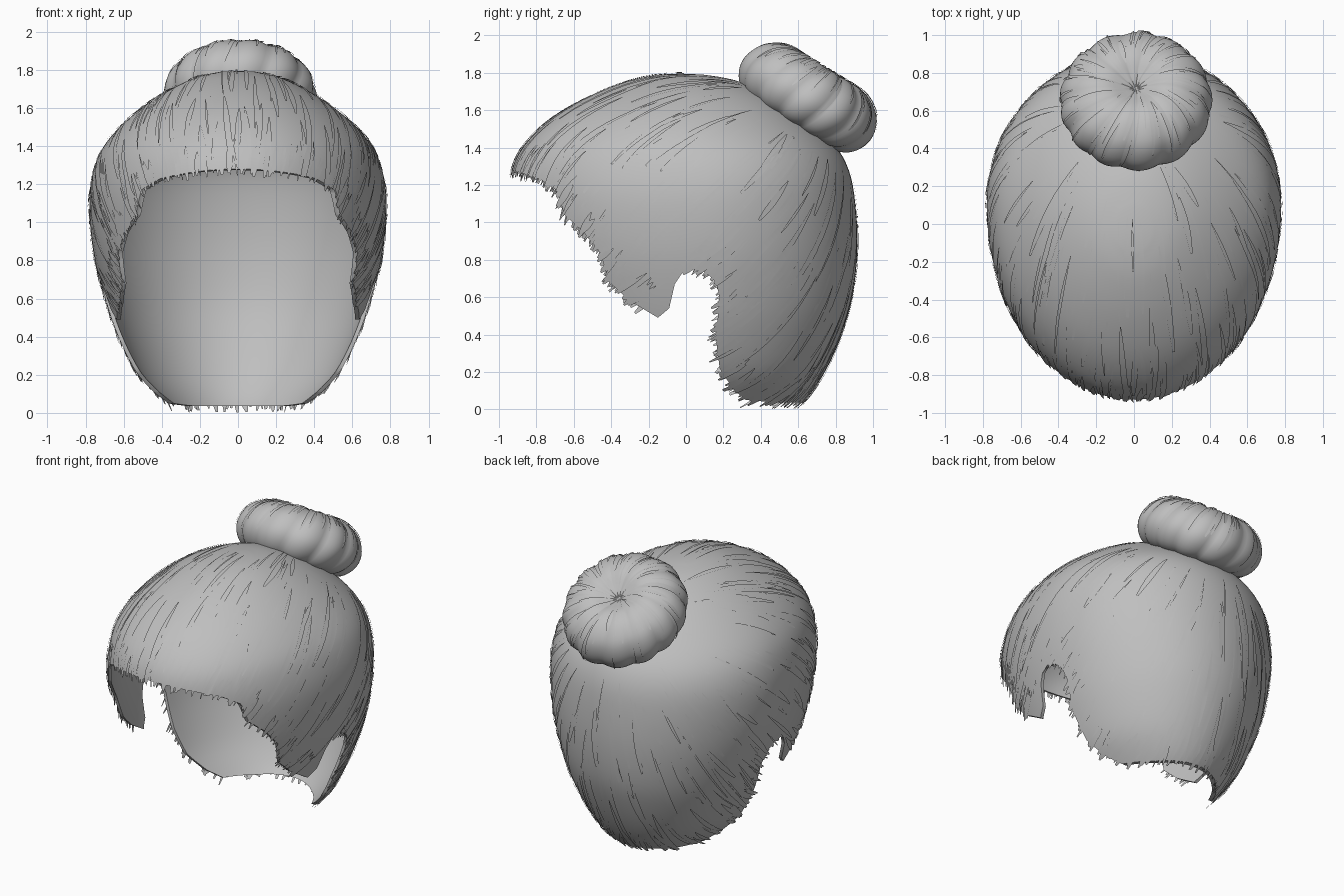
import bpy, bmesh, math, random
from mathutils import Vector
from mathutils.bvhtree import BVHTree

if "Cube" in bpy.data.objects:
    bpy.data.objects.remove(bpy.data.objects["Cube"])

random.seed(4)
hair = bpy.data.materials.new("grey_hair")
hair.diffuse_color = (0.52, 0.52, 0.52, 1)
hair.use_nodes = True
hair.node_tree.nodes["Principled BSDF"].inputs["Base Color"].default_value = hair.diffuse_color


def catmull(rows, steps):
    """Smooth curve through rows of numbers."""
    out = []
    for i in range(len(rows) - 1):
        a, b, c, d = (rows[max(0, min(len(rows) - 1, i + k))] for k in (-1, 0, 1, 2))
        for s in range(steps):
            t = s / steps
            out.append([0.5 * (2 * q + (r - p) * t + (2 * p - 5 * q + 4 * r - w) * t * t
                               + (3 * q - p - 3 * r + w) * t ** 3)
                        for p, q, r, w in zip(a, b, c, d)])
    return out + [list(rows[-1])]


def make_object(name, bm, smooth=True):
    mesh = bpy.data.meshes.new(name)
    bm.to_mesh(mesh)
    bm.free()
    ob = bpy.data.objects.new(name, mesh)
    bpy.context.collection.objects.link(ob)
    mesh.materials.append(hair)
    if smooth:
        smooth_object(ob)
    return ob


def smooth_object(ob):
    bpy.ops.object.select_all(action='DESELECT')
    ob.select_set(True)
    bpy.context.view_layer.objects.active = ob
    bpy.ops.object.shade_smooth_by_angle(angle=math.radians(40))


def skin_rings(rings, start, end):
    """Closed skin over rings, with a pole point at each end."""
    bm = bmesh.new()
    vr = [[bm.verts.new(p) for p in ring] for ring in rings]
    s, e = bm.verts.new(start), bm.verts.new(end)
    n = len(vr[0])
    for j in range(n):
        k = (j + 1) % n
        for a, b in zip(vr, vr[1:]):
            bm.faces.new((a[j], a[k], b[k], b[j]))
        bm.faces.new((s, vr[0][k], vr[0][j]))
        bm.faces.new((e, vr[-1][j], vr[-1][k]))
    bmesh.ops.recalc_face_normals(bm, faces=bm.faces[:])
    return bm


def ribbon(bm, pts, normals, width):
    """Flat tapered lock of hair along a path."""
    prev = None
    n = len(pts) - 1
    for i, (p, nr) in enumerate(zip(pts, normals)):
        tan = pts[min(i + 1, n)] - pts[max(i - 1, 0)]
        side = tan.cross(nr).normalized()
        w = width * (0.08 + 0.92 * math.sin(math.pi * (0.03 + 0.87 * i / n)))
        pair = [bm.verts.new(p - side * w / 2), bm.verts.new(p + side * w / 2)]
        if prev:
            bm.faces.new((prev[0], prev[1], pair[1], pair[0]))
        prev = pair


# Scalp hair: horizontal slices of height, front, back, half width, middle
slices = [(-0.05, -0.40, 0.52, 0.30, 0.1), (0.05, -0.50, 0.64, 0.40, 0.1),
          (0.20, -0.60, 0.74, 0.53, 0.1), (0.40, -0.72, 0.83, 0.63, 0.1),
          (0.60, -0.82, 0.89, 0.70, 0.1), (0.85, -0.90, 0.915, 0.76, 0.1),
          (1.10, -0.94, 0.905, 0.78, 0.1), (1.28, -0.93, 0.87, 0.755, 0.1),
          (1.42, -0.86, 0.79, 0.69, 0.07), (1.56, -0.71, 0.64, 0.555, 0.02),
          (1.68, -0.50, 0.46, 0.385, 0.0), (1.76, -0.29, 0.26, 0.22, -0.02),
          (1.79, -0.14, 0.09, 0.09, -0.03)]
rings = []
for z, f, b, w, m in catmull(slices, 4):
    ring = []
    for j in range(72):
        a = math.tau * j / 72
        s = math.sin(a)
        ring.append((w * math.cos(a), m + s * (b - m if s > 0 else m - f), z))
    rings.append(ring)
body = skin_rings(rings, (0, 0.06, -0.05), (0, -0.03, 1.795))
tree = BVHTree.FromBMesh(body)
scalp = make_object("scalp_hair", body, False)

# Hairline seen from the side: brow, temple, sideburn, ear notch, nape
hairline = [(-1.3, 1.28), (-0.93, 1.28), (-0.78, 1.23), (-0.69, 1.17), (-0.65, 1.04),
            (-0.55, 0.95), (-0.46, 0.84), (-0.41, 0.68), (-0.30, 0.58), (-0.15, 0.49),
            (-0.09, 0.54), (-0.06, 0.67), (-0.02, 0.73), (0.03, 0.75), (0.11, 0.73),
            (0.16, 0.68), (0.18, 0.60), (0.16, 0.38), (0.18, 0.22), (0.25, 0.11),
            (0.32, 0.05), (0.5, 0.035), (1.3, 0.05), (1.3, -0.5), (-1.3, -0.5)]


def is_cut(p):
    inside = False
    for (y0, z0), (y1, z1) in zip(hairline, hairline[1:] + hairline[:1]):
        if (z0 > p.z) != (z1 > p.z) and p.y < (y1 - y0) * (p.z - z0) / (z1 - z0) + y0:
            inside = not inside
    return inside


bm = bmesh.new()
face = bm.faces.new([bm.verts.new((-1.5, y, z)) for y, z in hairline])
moved = bmesh.ops.extrude_face_region(bm, geom=[face])["geom"]
bmesh.ops.translate(bm, vec=(3, 0, 0), verts=[v for v in moved if isinstance(v, bmesh.types.BMVert)])
bmesh.ops.recalc_face_normals(bm, faces=bm.faces[:])
cutter = make_object("hairline_cutter", bm, False)
cutter.hide_render = True

# Hollow the scalp hair and trim it along the hairline
shell = scalp.modifiers.new("shell", 'SOLIDIFY')
shell.thickness, shell.offset = 0.02, -1
trim = scalp.modifiers.new("trim", 'BOOLEAN')
trim.operation, trim.solver, trim.object = 'DIFFERENCE', 'EXACT', cutter
bpy.context.view_layer.update()
trimmed = bpy.data.meshes.new_from_object(scalp.evaluated_get(bpy.context.evaluated_depsgraph_get()))
scalp.modifiers.clear()
scalp.data = trimmed
bpy.data.objects.remove(cutter)
smooth_object(scalp)

# Locks combed from the hairline back to the bun
centre = Vector((0, 0, 1.0))
axis = Vector((0, 0.62, 0.58)).normalized()
across = Vector((1, 0, 0))
down = axis.cross(across)


def on_scalp(t, phi):
    d = axis * math.cos(t) + (across * math.cos(phi) + down * math.sin(phi)) * math.sin(t)
    hit, normal, _, _ = tree.ray_cast(centre, d)
    if hit is None:
        return None
    return hit, (normal if normal.dot(d) > 0 else -normal)


def edge_angle(phi):
    t = 0.45
    while t < 2.8:
        r = on_scalp(t, phi)
        if r is None or is_cut(r[0]):
            break
        t += 0.015
    return t


def lock(bm, t0, t1, phi, drift, width, lift, steps=9):
    pts, nrm = [], []
    for i in range(steps):
        k = i / (steps - 1)
        r = on_scalp(t0 + (t1 - t0) * k, phi + drift * k)
        if r:
            pts.append(r[0] + r[1] * lift)
            nrm.append(r[1])
    if len(pts) > 2:
        ribbon(bm, pts, nrm, width)


combed, tufts = bmesh.new(), bmesh.new()
for i in range(240):
    phi = math.tau * (i + random.random()) / 240
    end = edge_angle(phi)
    t0 = random.uniform(0.42, max(0.45, end - 0.3))
    lock(combed, t0, min(end, t0 + random.uniform(0.3, 0.8)), phi, random.uniform(-0.05, 0.05),
         random.uniform(0.008, 0.04), random.uniform(0.003, 0.009))
for i in range(220):
    phi = math.tau * (i + random.random()) / 220
    end = edge_angle(phi)
    lock(tufts, end - random.uniform(0.12, 0.25), end + random.uniform(0.0, 0.04), phi,
         random.uniform(-0.04, 0.04), random.uniform(0.01, 0.04), random.uniform(0.0, 0.01), 6)
make_object("combed_locks", combed)
make_object("hairline_tufts", tufts)

# Bun: dimpled round knot with twisted clumps, tilted backwards
bun_mid = Vector((0.01, 0.66, 1.677))
bun_up = Vector((0, 0.53, 0.85)).normalized()
bun_side = bun_up.cross(across)
profile = catmull([(0.02, 0.115), (0.07, 0.14), (0.16, 0.172), (0.26, 0.162), (0.355, 0.10),
                   (0.40, 0.0), (0.385, -0.09), (0.32, -0.16), (0.2, -0.185), (0.05, -0.19)], 4)


def on_bun(i, a, lift=0.0):
    r, h = profile[i]
    clump = 0.965 + 0.045 * abs(math.sin(6.5 * a + 0.4 * math.sin(2 * a)))
    a += 0.6 * (1 - i / len(profile))
    r, h = r * clump + lift * r / 0.4, h * clump + lift * h / 0.19
    return bun_mid + (across * math.cos(a) + bun_side * math.sin(a)) * r + bun_up * h


n = len(profile)
make_object("bun", skin_rings([[on_bun(i, math.tau * j / 104) for j in range(104)] for i in range(n)],
                              bun_mid + bun_up * 0.105, bun_mid - bun_up * 0.19))

# Loose locks wrapped over the bun
wraps = bmesh.new()
for k in range(60):
    a = math.tau * (k + random.random()) / 60
    i0 = random.randint(1, 14)
    i1 = min(n - 8, i0 + random.randint(7, 14))
    pts = [on_bun(i, a, 0.006) for i in range(i0, i1)]
    ribbon(wraps, pts, [(p - bun_mid).normalized() for p in pts], random.uniform(0.008, 0.03))
make_object("bun_locks", wraps)
